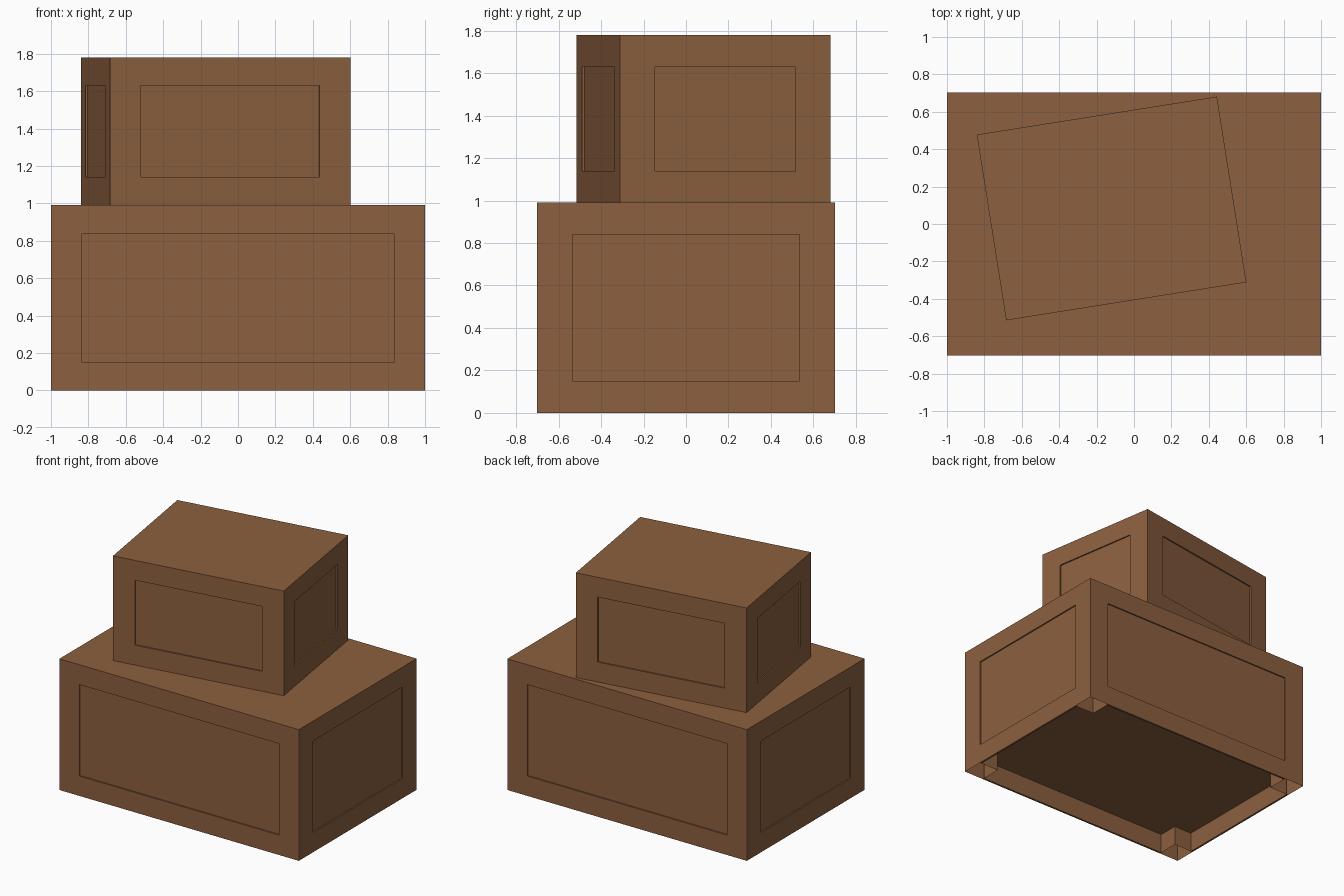
import bpy, bmesh, math
from mathutils import Vector

if "Cube" in bpy.data.objects:
    bpy.data.objects.remove(bpy.data.objects["Cube"])

FRAME = 0.167    # side border of the panels, also the leg width
RAIL = 0.15      # border above and below the panels, also the leg height
RECESS = 0.01    # panel depth
SKIN = 0.015     # thickness of the bottom rim

wood = bpy.data.materials.new("brown wood")
wood.diffuse_color = (0.262, 0.117, 0.050, 1.0)
wood.use_nodes = True
wood.node_tree.nodes["Principled BSDF"].inputs["Base Color"].default_value = wood.diffuse_color


def crate(name, size, location, turn):
    sx, sy, h = size
    bm = bmesh.new()
    up = Vector((0, 0, 1))

    def face(*pts):
        bm.faces.new([bm.verts.new(p) for p in pts])

    corners = [Vector((x * sx / 2, y * sy / 2, 0))
               for x, y in ((-1, -1), (1, -1), (1, 1), (-1, 1))]
    ring = []
    for i in range(4):
        a, b = corners[i], corners[(i + 1) % 4]
        u = (b - a).normalized()
        inward = up.cross(u)
        # side: frame, recess walls and sunk panel
        outer = [a, b, b + up * h, a + up * h]
        inner = [a + u * FRAME + up * RAIL, b - u * FRAME + up * RAIL,
                 b - u * FRAME + up * (h - RAIL), a + u * FRAME + up * (h - RAIL)]
        sunk = [p + inward * RECESS for p in inner]
        for j in range(4):
            k = (j + 1) % 4
            face(outer[j], outer[k], inner[k], inner[j])
            face(inner[j], inner[k], sunk[k], sunk[j])
        face(*sunk)
        # bottom rim between the legs
        p, q = a + u * FRAME, b - u * FRAME
        face(q, p, p + inward * SKIN, q + inward * SKIN)
        ring += [p + inward * FRAME, p + inward * SKIN, q + inward * SKIN]
    # top
    face(*[c + up * h for c in corners])
    # underside: cross-shaped hollow between four open corner legs
    for i, p in enumerate(ring):
        q = ring[(i + 1) % len(ring)]
        face(q, p, p + up * RAIL, q + up * RAIL)
    face(*[p + up * RAIL for p in reversed(ring)])

    bmesh.ops.remove_doubles(bm, verts=bm.verts, dist=0.0005)
    mesh = bpy.data.meshes.new(name)
    bm.to_mesh(mesh)
    bm.free()
    mesh.materials.append(wood)
    ob = bpy.data.objects.new(name, mesh)
    ob.location = location
    ob.rotation_euler.z = math.radians(turn)
    bpy.context.collection.objects.link(ob)


crate("large_crate", (2.0, 1.405, 0.99), (0, 0, 0), 0)
crate("small_crate", (1.30, 1.005, 0.79), (-0.12, 0.083, 0.99), 9)
